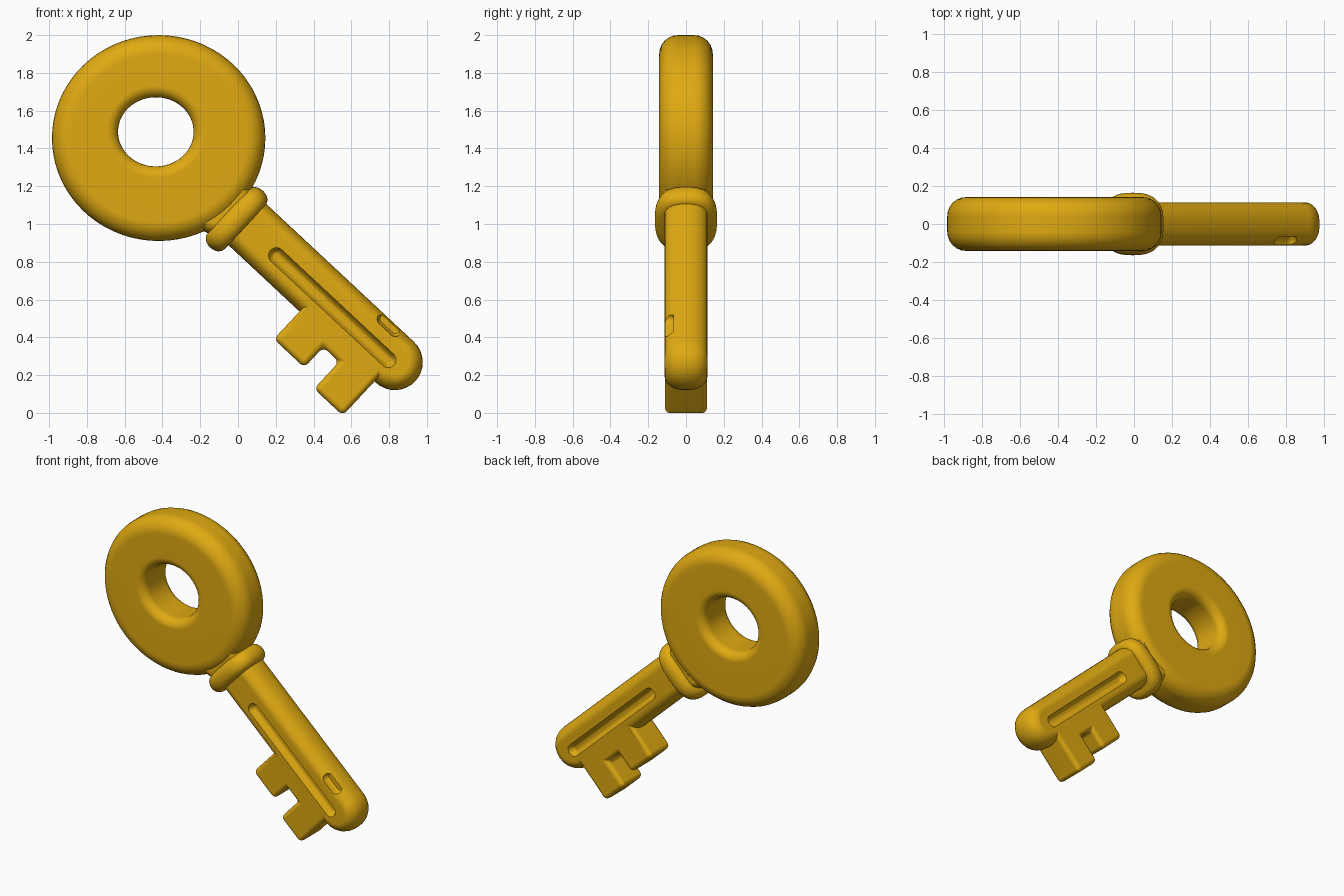
import bpy, bmesh, math
from math import cos, sin, pi

if "Cube" in bpy.data.objects:
    bpy.data.objects.remove(bpy.data.objects["Cube"])

# Key frame: u runs along the shaft towards the tip, v across it
DX, DZ = 0.731, 0.682


def place(u, v, y):
    return (u * DX + v * DZ, y, -u * DZ + v * DX)


brass = bpy.data.materials.new("golden yellow")
brass.diffuse_color = (0.74, 0.40, 0.006, 1)
brass.use_nodes = True
brass.node_tree.nodes["Principled BSDF"].inputs["Base Color"].default_value = brass.diffuse_color


def make(name, bm):
    bmesh.ops.recalc_face_normals(bm, faces=bm.faces)
    me = bpy.data.meshes.new(name)
    bm.to_mesh(me)
    bm.free()
    ob = bpy.data.objects.new(name, me)
    bpy.context.collection.objects.link(ob)
    me.materials.append(brass)
    return ob


def loft(name, loops, closed=False):
    """Skin equal-length loops; cap the ends, or join last to first."""
    bm = bmesh.new()
    rings = [[bm.verts.new(p) for p in lp] for lp in loops]
    n = len(rings[0])
    pairs = list(zip(rings, rings[1:]))
    if closed:
        pairs.append((rings[-1], rings[0]))
    else:
        bm.faces.new(rings[0])
        bm.faces.new(rings[-1])
    for a, b in pairs:
        for i in range(n):
            j = (i + 1) % n
            bm.faces.new((a[i], a[j], b[j], b[i]))
    return make(name, bm)


def stadium(u0, u1, v, r, y, n=16):
    pts = []
    for k in range(n + 1):
        a = -pi / 2 + pi * k / n
        pts.append(place(u1 + r * cos(a), v + r * sin(a), y))
    for k in range(n + 1):
        a = pi / 2 + pi * k / n
        pts.append(place(u0 + r * cos(a), v + r * sin(a), y))
    return pts


def pill(name, u0, u1, v, r, half, inset, depth):
    """Flat bar with round ends and rounded front and back edges."""
    steps = [(inset * (1 - cos(a)), half - depth + depth * sin(a))
             for a in [pi / 2 * k / 6 for k in range(7)]]
    prof = [(d, -y) for d, y in reversed(steps)] + steps
    return loft(name, [stadium(u0, u1, v, r - d, y) for d, y in prof])


def apply_mod(ob, kind, **kw):
    m = ob.modifiers.new(kind, kind)
    for k, val in kw.items():
        setattr(m, k, val)
    bpy.context.view_layer.objects.active = ob
    bpy.ops.object.modifier_apply(modifier=m.name)


def combine(ob, other, op):
    apply_mod(ob, "BOOLEAN", object=other, operation=op, solver="EXACT")
    bpy.data.objects.remove(other, do_unlink=True)


# Bow: thick rounded disc with an oval finger hole
ring = []
ro, ri, T = 0.10, 0.06, 0.142
for k in range(7):                                   # outer edge, back to front
    a = pi / 2 * k / 6
    ring.append((0, ro * (1 - sin(a)), -(T - ro + ro * cos(a))))
ring += [(f, d, -y) for f, d, y in reversed(ring)]
inner = []
for k in range(7):                                   # hole edge
    a = pi / 2 * k / 6
    inner.append((1, ri * (1 - sin(a)), T - ri + ri * cos(a)))
ring += inner + [(f, d, -y) for f, d, y in reversed(inner)]
loops = []
for hole, d, y in ring:
    cx, cz, rx, rz = (-0.435, 1.488, 0.20 + d, 0.183 + d) if hole else \
                     (-0.42, 1.455, 0.565 - d, 0.545 - d)
    loops.append([(cx + rx * cos(2 * pi * i / 72), y, cz + rz * sin(2 * pi * i / 72))
                  for i in range(72)])
bow = loft("bow", loops, closed=True)

# Neck between bow and collar
neck = pill("neck", -0.86, -0.84, 0.752, 0.18, 0.12, 0.06, 0.08)

# Collar: rounded band around the shaft
loops = []
for k in range(13):
    a = pi * k / 12
    s = 0.055 * (1 - sin(a) ** 0.8)
    lp = []
    for i in range(48):
        t = 2 * pi * i / 48
        c, w = cos(t), sin(t)
        e = 0.72
        lp.append(place(-0.705 - 0.062 * cos(a),
                        0.745 + (0.205 - s) * math.copysign(abs(c) ** e, c),
                        (0.165 - s) * math.copysign(abs(w) ** e, w)))
    loops.append(lp)
collar = loft("collar", loops)

# Shaft with rounded tip
shaft = pill("shaft", -0.68, 0.424, 0.763, 0.148, 0.114, 0.075, 0.10)

# Bits: two teeth joined by a web
outline = [(-0.128, 0.74), (-0.128, 0.415), (0.093, 0.415), (0.093, 0.563),
           (0.207, 0.563), (0.207, 0.368), (0.415, 0.368), (0.415, 0.74)]
bits = loft("bits", [[place(u, v, y) for u, v in outline] for y in (-0.112, 0.112)])
apply_mod(bits, "BEVEL", width=0.03, segments=4, limit_method="ANGLE")
combine(shaft, bits, "UNION")

# Groove on both faces, and a small dent on the front upper edge
for s in (-1, 1):
    groove = loft("groove_cutter", [stadium(-0.42, 0.39, 0.748, r, s * y)
                                    for r, y in ((0.055, 0.13), (0.042, 0.114), (0.034, 0.095),
                                                 (0.022, 0.08), (0.01, 0.074))])
    combine(shaft, groove, "DIFFERENCE")
dent = loft("dent_cutter", [stadium(0.225, 0.31, 0.89, r, y)
                            for r, y in ((0.036, -0.15), (0.034, -0.085), (0.02, -0.065))])
combine(shaft, dent, "DIFFERENCE")

# Smooth shading
for ob in (bow, neck, collar, shaft):
    bpy.ops.object.select_all(action="DESELECT")
    ob.select_set(True)
    bpy.context.view_layer.objects.active = ob
    bpy.ops.object.shade_smooth_by_angle(angle=math.radians(40))
    ob.modifiers.new("weighted", "WEIGHTED_NORMAL").keep_sharp = True
